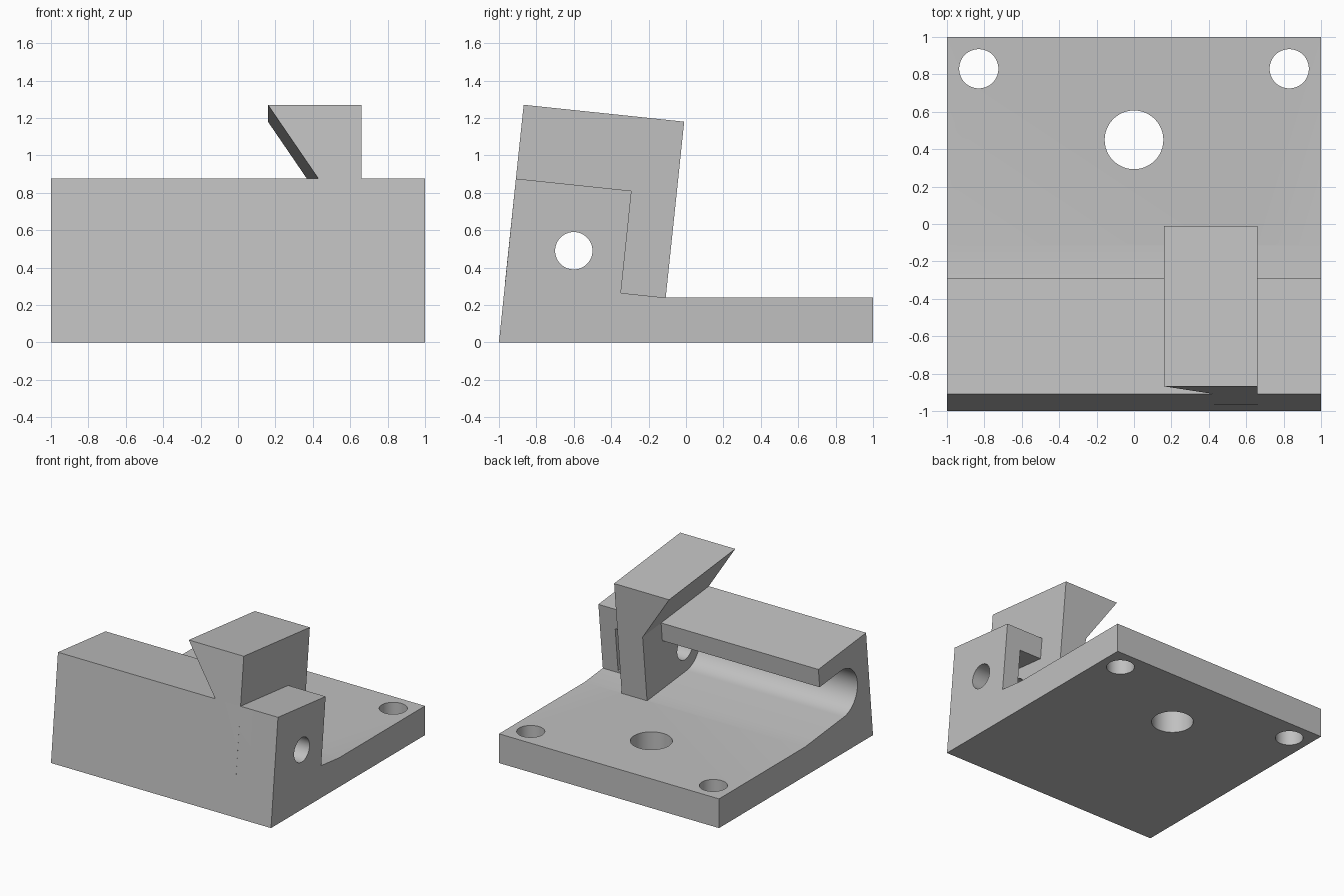
import bpy, bmesh
from math import sin, cos, pi, radians
from mathutils import Vector

cube = bpy.data.objects.get("Cube")
if cube:
    bpy.data.objects.remove(cube, do_unlink=True)

grey = bpy.data.materials.new("plain grey")
grey.use_nodes = True
colour = (0.53, 0.53, 0.53, 1)
grey.diffuse_color = colour
grey.node_tree.nodes["Principled BSDF"].inputs["Base Color"].default_value = colour

# The clamp leans back: a runs towards the back, b runs up, from the pin axis
TILT = radians(6)
FRONT, BACK, POST_BACK = -0.348, 0.274, 0.515
FLOOR, TOP, POST_TOP = -0.198, 0.351, 0.748


def tilted(x, a, b):
    return Vector((x, -0.6 + a * cos(TILT) + b * sin(TILT),
                   0.49 - a * sin(TILT) + b * cos(TILT)))


def prism(name, start, end):
    """Solid between two matching outlines."""
    bm = bmesh.new()
    lo = [bm.verts.new(p) for p in start]
    hi = [bm.verts.new(p) for p in end]
    bm.faces.new(lo)
    bm.faces.new(hi[::-1])
    for i in range(len(lo)):
        j = (i + 1) % len(lo)
        bm.faces.new((lo[i], hi[i], hi[j], lo[j]))
    bmesh.ops.recalc_face_normals(bm, faces=bm.faces)
    mesh = bpy.data.meshes.new(name)
    bm.to_mesh(mesh)
    bm.free()
    mesh.materials.append(grey)
    obj = bpy.data.objects.new(name, mesh)
    bpy.context.collection.objects.link(obj)
    return obj


def across(name, outline, x0, x1):
    """Outline in the leaning frame, extruded along x."""
    return prism(name, [tilted(x0, *p) for p in outline],
                 [tilted(x1, *p) for p in outline])


def arc(radius, start, end, count):
    angles = [start + (end - start) * i / count for i in range(count + 1)]
    return [(radius * cos(t), radius * sin(t)) for t in angles]


def combine(target, tool, operation):
    tool.hide_render = True
    bpy.context.view_layer.objects.active = target
    mod = target.modifiers.new(operation, 'BOOLEAN')
    mod.operation, mod.solver, mod.object = operation, 'EXACT', tool
    bpy.ops.object.modifier_apply(modifier=mod.name)
    bpy.data.objects.remove(tool, do_unlink=True)


# Base plate and leaning block in one side profile
plate_z = 0.24
ramp_a = (0.49 + FLOOR * cos(TILT) - plate_z) / sin(TILT)
profile = [Vector((0, -1, 0)), tilted(0, FRONT, TOP), tilted(0, BACK, TOP),
           tilted(0, BACK, FLOOR), tilted(0, ramp_a, FLOOR),
           Vector((0, 1, plate_z)), Vector((0, 1, 0))]
side = Vector((1, 0, 0))
body = prism("clamp_bracket", [p - side for p in profile], [p + side for p in profile])

# Post with a slanted hook on its upper half
hook = [(0.16, POST_TOP), (0.66, POST_TOP), (0.66, -0.215), (0.43, -0.215), (0.43, TOP)]
post = prism("hook_post", [tilted(x, FRONT, b) for x, b in hook],
             [tilted(x, POST_BACK, b) for x, b in hook])
combine(body, post, 'UNION')

# Round-bottomed channel, open at the back and one end
r = -FLOOR
channel = arc(r, pi / 2, 3 * pi / 2, 24) + [(0.5, -r), (0.5, r)]
combine(body, across("channel_cutter", channel, -1.1, 0.43), 'DIFFERENCE')

# Nut pocket with a pointed inner end
h = 0.18
pocket = [(0.4, h), (-0.1, h), (-0.208, 0), (-0.1, -h), (0.4, -h)]
combine(body, across("pocket_cutter", pocket, 0.66, 0.86), 'DIFFERENCE')

# Pin hole through the end wall
pin = arc(0.1, 0, 2 * pi, 48)[:-1]
combine(body, across("pin_cutter", pin, 0.3, 1.1), 'DIFFERENCE')

# Mounting holes in the plate
for x, y, radius in ((-0.83, 0.83, 0.105), (0.83, 0.83, 0.105), (0, 0.45, 0.157)):
    ring = arc(radius, 0, 2 * pi, 48)[:-1]
    combine(body, prism("hole_cutter", [(x + u, y + v, -0.1) for u, v in ring],
                        [(x + u, y + v, 0.4) for u, v in ring]), 'DIFFERENCE')

bpy.ops.object.select_all(action='DESELECT')
body.select_set(True)
bpy.context.view_layer.objects.active = body
bpy.ops.object.shade_smooth_by_angle(angle=radians(20))
